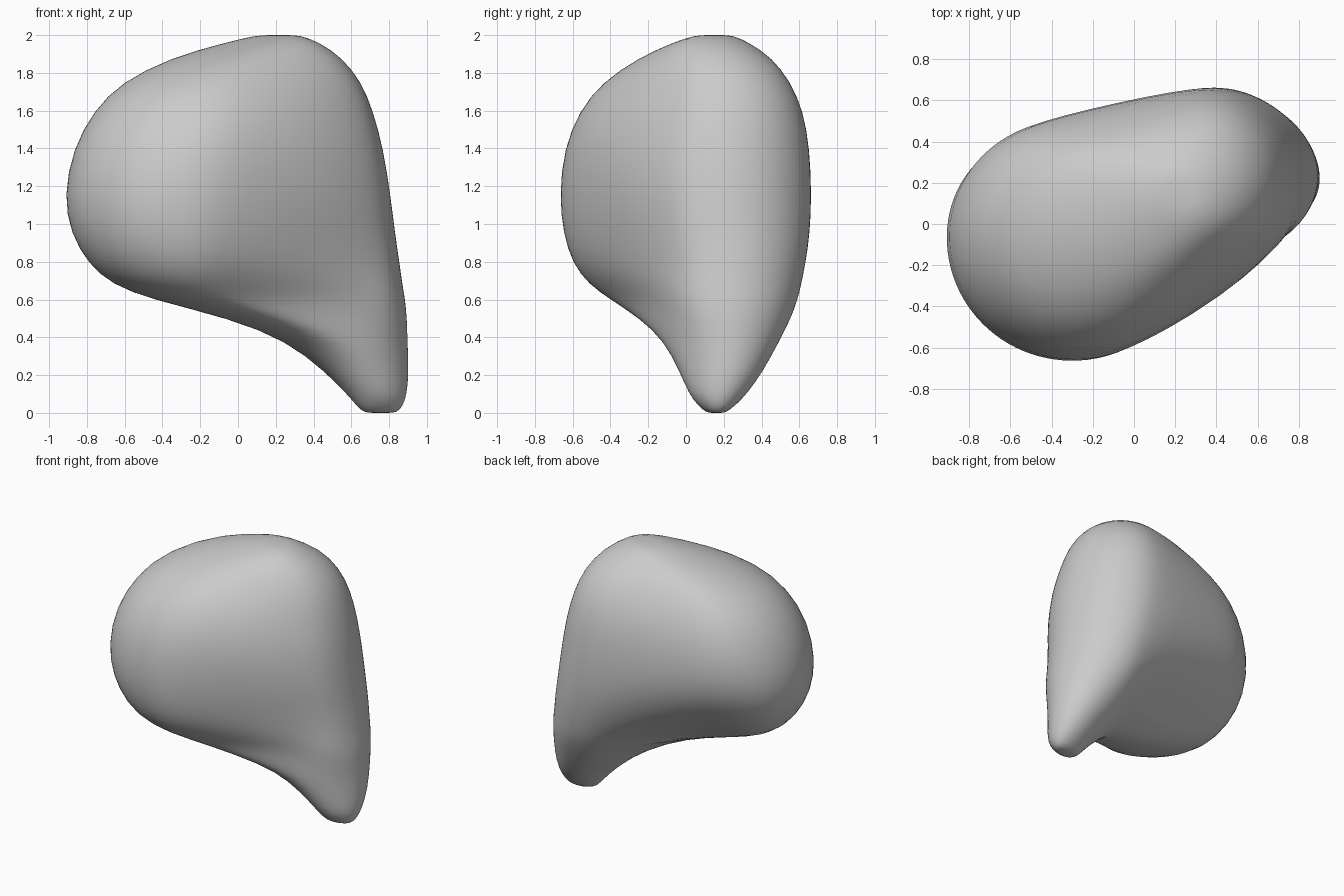
import bpy, bmesh, math
from mathutils import Vector

if "Cube" in bpy.data.objects:
    bpy.data.objects.remove(bpy.data.objects["Cube"])

# Each level: z, then left/front lobe (x min, y min, radius),
# then right/back ridge (x max, y max, radius)
LEVELS = [
    (0.00, 0.65, 0.10, 0.05, 0.86, 0.22, 0.05),
    (0.04, 0.61, 0.05, 0.10, 0.89, 0.27, 0.09),
    (0.10, 0.56, 0.00, 0.15, 0.91, 0.335, 0.14),
    (0.22, 0.44, -0.05, 0.20, 0.92, 0.425, 0.20),
    (0.38, 0.23, -0.13, 0.27, 0.91, 0.51, 0.28),
    (0.50, -0.08, -0.25, 0.28, 0.895, 0.56, 0.33),
    (0.60, -0.48, -0.40, 0.34, 0.885, 0.595, 0.36),
    (0.68, -0.68, -0.515, 0.43, 0.87, 0.615, 0.38),
    (0.79, -0.80, -0.60, 0.52, 0.855, 0.64, 0.40),
    (0.95, -0.89, -0.65, 0.58, 0.83, 0.665, 0.43),
    (1.15, -0.925, -0.67, 0.61, 0.805, 0.675, 0.45),
    (1.40, -0.875, -0.645, 0.59, 0.765, 0.665, 0.44),
    (1.60, -0.765, -0.56, 0.53, 0.71, 0.63, 0.40),
    (1.75, -0.62, -0.44, 0.44, 0.65, 0.565, 0.35),
    (1.88, -0.36, -0.25, 0.32, 0.55, 0.47, 0.28),
    (1.96, -0.08, -0.07, 0.20, 0.44, 0.34, 0.19),
    (2.00, 0.08, 0.05, 0.10, 0.34, 0.25, 0.09),
]
SIDES = 48


def outline(z, x0, y0, ra, x1, y1, rb):
    """Rounded outline wrapped around the lobe circle and the ridge circle."""
    a, b = Vector((x0 + ra, y0 + ra)), Vector((x1 - rb, y1 - rb))
    pts = []
    for i in range(SIDES):
        t = 2 * math.pi * i / SIDES
        n = Vector((math.cos(t), math.sin(t)))
        d = (a.dot(n) + ra) - (b.dot(n) + rb)
        w = 0.5 + 0.5 * math.tanh(d / 0.12)
        p = (a + n * ra) * w + (b + n * rb) * (1 - w)
        # hollow on the back left, swelling on the front right
        inward = Vector((0.7071, -0.7071))
        u = (p.x + p.y) * 0.7071
        side = n.dot(inward)
        if side < 0:
            spread = 0.28 if z < 0.65 else 0.38
            depth = 0.2 * math.exp(-((z - 0.65) / spread) ** 2 - (u / 0.4) ** 2)
        else:
            depth = 0.075 * math.exp(-((z - 1.4) / 0.65) ** 2 - ((u - 0.05) / 0.5) ** 2)
        p += inward * depth * side * side
        pts.append((p.x, p.y, z))
    return pts


# Body lofted through the levels
bm = bmesh.new()
rings = [[bm.verts.new(p) for p in outline(*lv)] for lv in LEVELS]
for lo, hi in zip(rings, rings[1:]):
    for i in range(SIDES):
        j = (i + 1) % SIDES
        bm.faces.new((lo[i], lo[j], hi[j], hi[i]))

# Rounded end caps
for ring, flip in ((rings[0], True), (rings[-1], False)):
    c = sum((v.co for v in ring), Vector()) / SIDES
    tip = bm.verts.new(c)
    for i in range(SIDES):
        f = (ring[i], ring[(i + 1) % SIDES], tip)
        bm.faces.new(f[::-1] if flip else f)
for f in bm.faces:
    f.smooth = True

mesh = bpy.data.meshes.new("rounded_body")
bm.to_mesh(mesh)
bm.free()
body = bpy.data.objects.new("rounded_body", mesh)
bpy.context.collection.objects.link(body)
sub = body.modifiers.new("smooth_surface", 'SUBSURF')
sub.levels = sub.render_levels = 1
